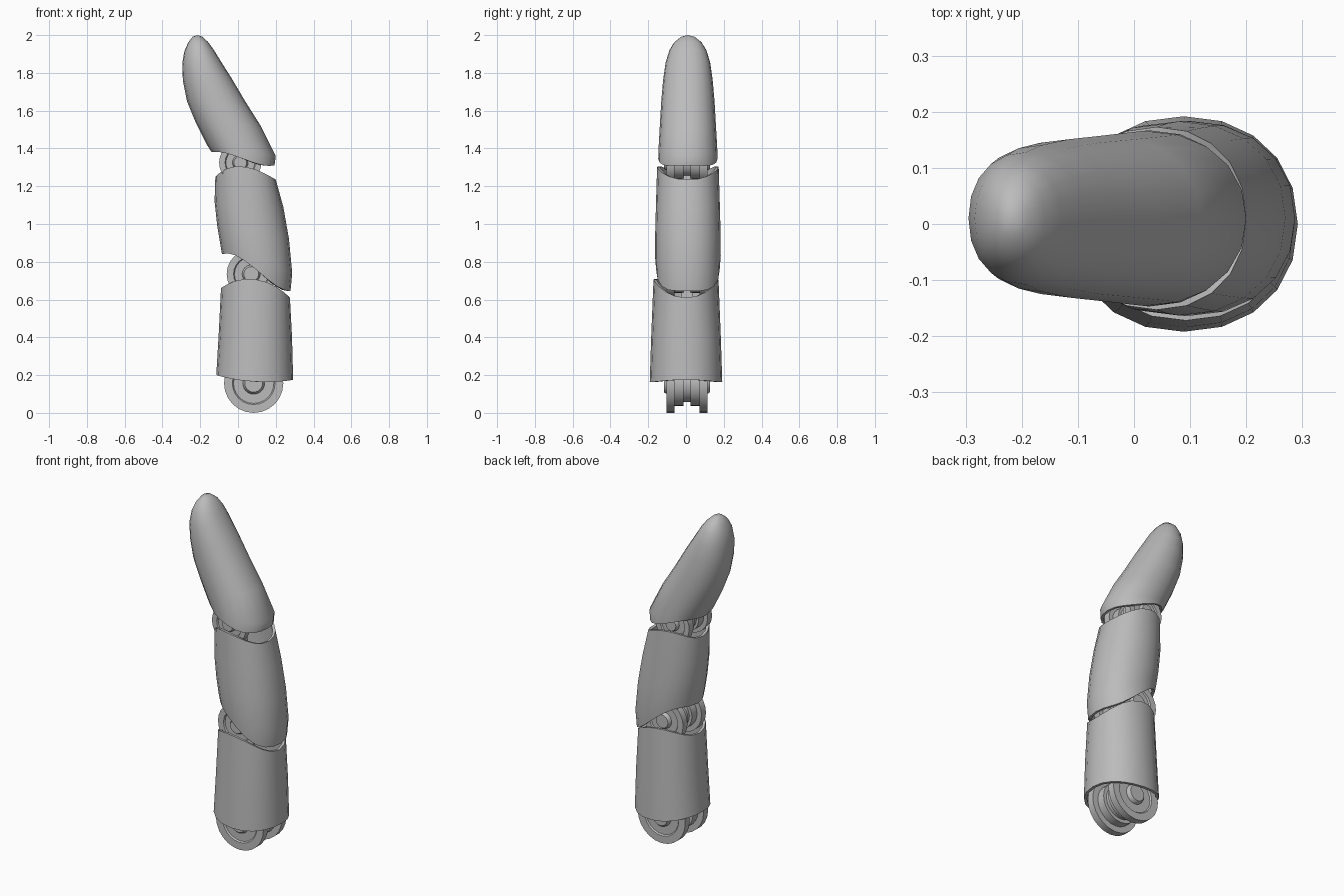
import bpy, bmesh, math
from mathutils import Vector

cube = bpy.data.objects.get("Cube")
if cube:
    bpy.data.objects.remove(cube, do_unlink=True)

grey = bpy.data.materials.new("plain grey")
grey.use_nodes = True
colour = (0.5, 0.5, 0.5, 1)
grey.diffuse_color = colour
grey.node_tree.nodes["Principled BSDF"].inputs["Base Color"].default_value = colour


def finish(name, bm, thickness=0):
    mesh = bpy.data.meshes.new(name)
    bm.to_mesh(mesh)
    bm.free()
    mesh.materials.append(grey)
    ob = bpy.data.objects.new(name, mesh)
    bpy.context.collection.objects.link(ob)
    bpy.ops.object.select_all(action='DESELECT')
    ob.select_set(True)
    bpy.context.view_layer.objects.active = ob
    if thickness:
        mod = ob.modifiers.new("wall", 'SOLIDIFY')
        mod.thickness = thickness
        mod.offset = -1
        bpy.ops.object.modifier_apply(modifier=mod.name)
    bpy.ops.object.shade_smooth_by_angle(angle=math.radians(35))
    return ob


def bridge(bm, a, b):
    n = len(a)
    for i in range(n):
        j = (i + 1) % n
        bm.faces.new((a[i], a[j], b[j], b[i]))


def shell(name, rings, cy, tip=None, sides=20):
    """Loft rings of (left x, left z, right x, right z, half depth, bulge, skew)."""
    bm = bmesh.new()
    loops = []
    for lx, lz, rx, rz, depth, bulge, skew in rings:
        loop = []
        for i in range(sides):
            t = math.tau * i / sides
            c, s = math.cos(t), math.sin(t)
            # slightly squared oval
            px = math.copysign(abs(c) ** 0.93, c)
            py = math.copysign(abs(s) ** 0.93, s)
            u = (1 + px) / 2
            z = lz + (rz - lz) * u + s * s * (bulge + skew * c)
            loop.append(bm.verts.new((lx + (rx - lx) * u, cy + depth * py, z)))
        loops.append(loop)
    for a, b in zip(loops, loops[1:]):
        bridge(bm, a, b)
    if tip:
        top = bm.verts.new(tip)
        last = loops[-1]
        for i in range(sides):
            bm.faces.new((last[i], last[(i + 1) % sides], top))
    return finish(name, bm, 0.016)


def hinge(name, x, z, radius, sides=24):
    """Turn a symmetrical grooved pulley about a line parallel to y."""
    half = [(0.3, 0.122), (0.35, 0.112), (0.37, 0.1), (0.68, 0.1), (0.72, 0.108),
            (1, 0.108), (1, 0.066), (0.77, 0.066), (0.77, 0.018), (0.64, 0.018)]
    profile = half + [(r, -y) for r, y in reversed(half)]
    bm = bmesh.new()
    loops = []
    for r, y in profile:
        loops.append([bm.verts.new((x + r * radius * math.cos(math.tau * i / sides), y + 0.005,
                                    z + r * radius * math.sin(math.tau * i / sides)))
                      for i in range(sides)])
    for a, b in zip(loops, loops[1:]):
        bridge(bm, a, b)
    bm.faces.new(loops[0])
    bm.faces.new(loops[-1])
    bmesh.ops.recalc_face_normals(bm, faces=bm.faces)
    return finish(name, bm)


def link(name, start, end):
    """Hidden bar that carries a segment on its hinge."""
    a, b = Vector(start), Vector(end)
    bm = bmesh.new()
    bmesh.ops.create_cube(bm, size=1)
    turn = (b - a).to_track_quat('Z', 'Y')
    for v in bm.verts:
        local = Vector((v.co.x * 0.06, v.co.y * 0.03, v.co.z * (b - a).length))
        v.co = turn @ local + (a + b) / 2
    return finish(name, bm)


# Outer shells, from the root to the fingertip
shell("lower_shell", [
    (-0.115, 0.2, 0.292, 0.175, 0.192, -0.022, 0),
    (-0.102, 0.42, 0.286, 0.4, 0.184, 0, 0),
    (-0.09, 0.66, 0.275, 0.61, 0.172, 0.072, 0),
], 0)

shell("middle_shell", [
    (-0.085, 0.84, 0.278, 0.645, 0.168, 0.015, -0.06),
    (-0.095, 0.9, 0.287, 0.74, 0.174, 0.01, -0.02),
    (-0.11, 0.99, 0.27, 0.92, 0.173, 0, 0),
    (-0.124, 1.12, 0.24, 1.09, 0.169, 0, 0),
    (-0.12, 1.25, 0.2, 1.235, 0.163, 0.06, -0.02),
], 0.01)

shell("fingertip_shell", [
    (-0.14, 1.38, 0.193, 1.31, 0.157, 0, -0.03),
    (-0.165, 1.42, 0.2, 1.36, 0.156, 0, 0),
    (-0.225, 1.54, 0.12, 1.52, 0.148, 0, 0),
    (-0.27, 1.65, 0.038, 1.65, 0.141, 0, 0),
    (-0.292, 1.76, -0.033, 1.77, 0.131, 0, 0),
    (-0.295, 1.85, -0.09, 1.86, 0.118, 0, 0),
    (-0.284, 1.915, -0.13, 1.925, 0.098, 0, 0),
    (-0.264, 1.96, -0.16, 1.965, 0.072, 0, 0),
    (-0.24, 1.992, -0.19, 1.992, 0.034, 0, 0),
], 0.01, tip=(-0.216, 0.01, 2.0))

# Grooved hinges and the bars between them
joints = [("root_hinge", 0.083, 0.157, 0.157),
          ("middle_hinge", 0.07, 0.735, 0.13),
          ("upper_hinge", 0.012, 1.325, 0.112)]
for joint in joints:
    hinge(*joint)
spots = [(x, 0.005, z) for _, x, z, _ in joints] + [(-0.13, 0.005, 1.65)]
for name, a, b in zip(("lower_link", "middle_link", "upper_link"), spots, spots[1:]):
    link(name, a, b)
